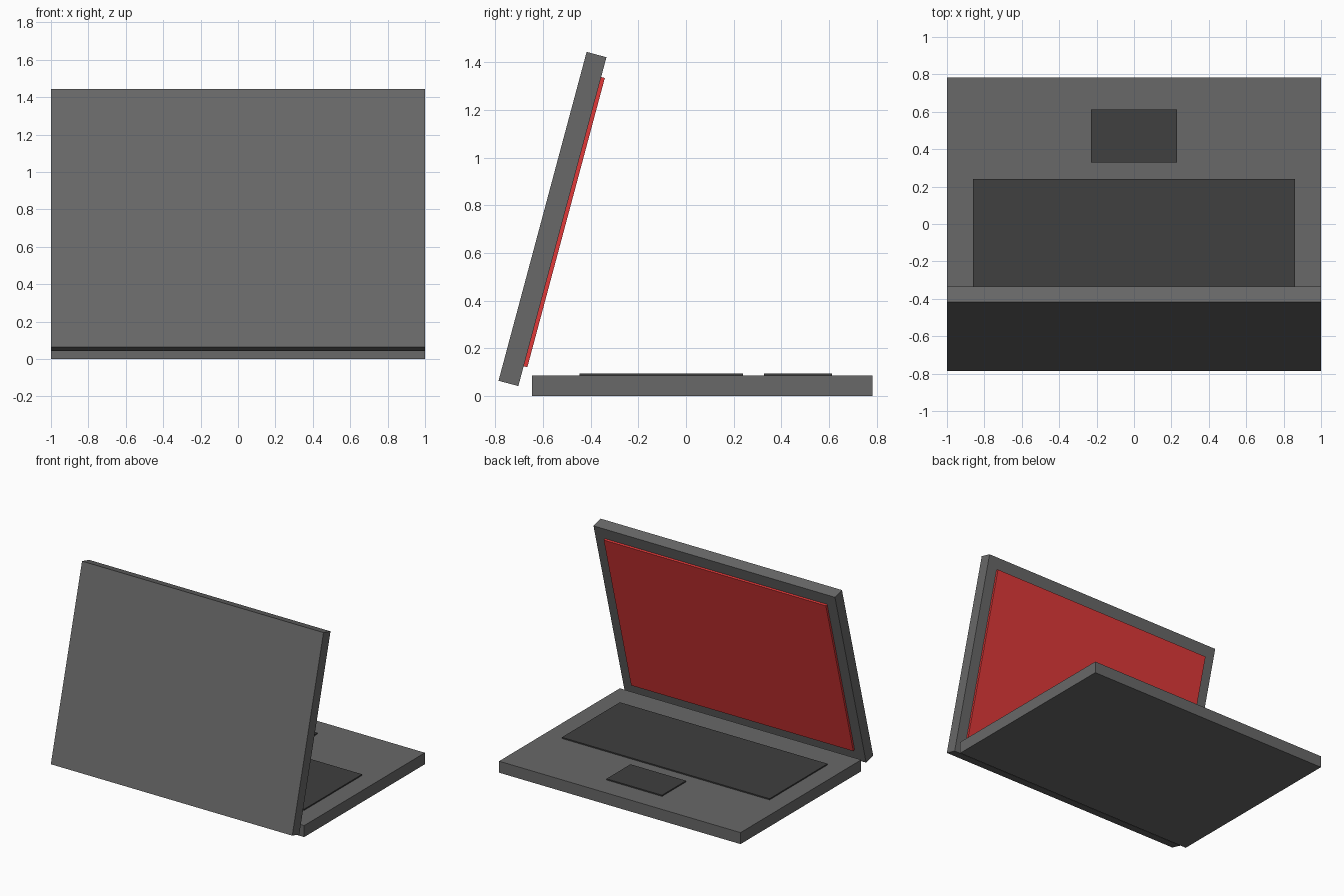
import bpy
from math import radians
from mathutils import Matrix, Vector

if "Cube" in bpy.data.objects:
    bpy.data.objects.remove(bpy.data.objects["Cube"])


def material(name, rgb):
    mat = bpy.data.materials.new(name)
    mat.diffuse_color = (*rgb, 1)
    mat.use_nodes = True
    mat.node_tree.nodes["Principled BSDF"].inputs["Base Color"].default_value = mat.diffuse_color
    return mat


def box(name, x, y, z, mat, frame=Matrix()):
    """Box from (min, max) ranges in the given frame."""
    size = [b - a for a, b in (x, y, z)]
    mid = Vector([(a + b) / 2 for a, b in (x, y, z)])
    bpy.ops.mesh.primitive_cube_add(size=1)
    ob = bpy.context.object
    ob.name = name
    ob.data.transform(Matrix.Diagonal((*size, 1)))
    ob.matrix_world = frame @ Matrix.Translation(mid)
    ob.data.materials.append(mat)
    return ob


grey = material("case_grey", (0.14, 0.14, 0.14))
dark = material("key_grey", (0.05, 0.05, 0.05))
red = material("screen_red", (0.75, 0.04, 0.04))

# Lower case with raised keyboard and touchpad panels
T = 0.086
box("base", (-1, 1), (-0.645, 0.783), (0, T), grey)
box("keyboard", (-0.86, 0.86), (-0.446, 0.24), (T - 0.01, 0.095), dark)
box("touchpad", (-0.23, 0.23), (0.328, 0.612), (T - 0.01, 0.095), dark)

# Lid leaning back from the base, with the screen panel on its inner face
tilt = Matrix.Translation((0, -0.56, 0.743)) @ Matrix.Rotation(radians(-15), 4, 'X')
box("lid", (-1, 1), (-T / 2, T / 2), (-0.714, 0.714), grey, tilt)
box("screen", (-0.92, 0.92), (T / 2 - 0.01, T / 2 + 0.016), (-0.628, 0.628), red, tilt)
